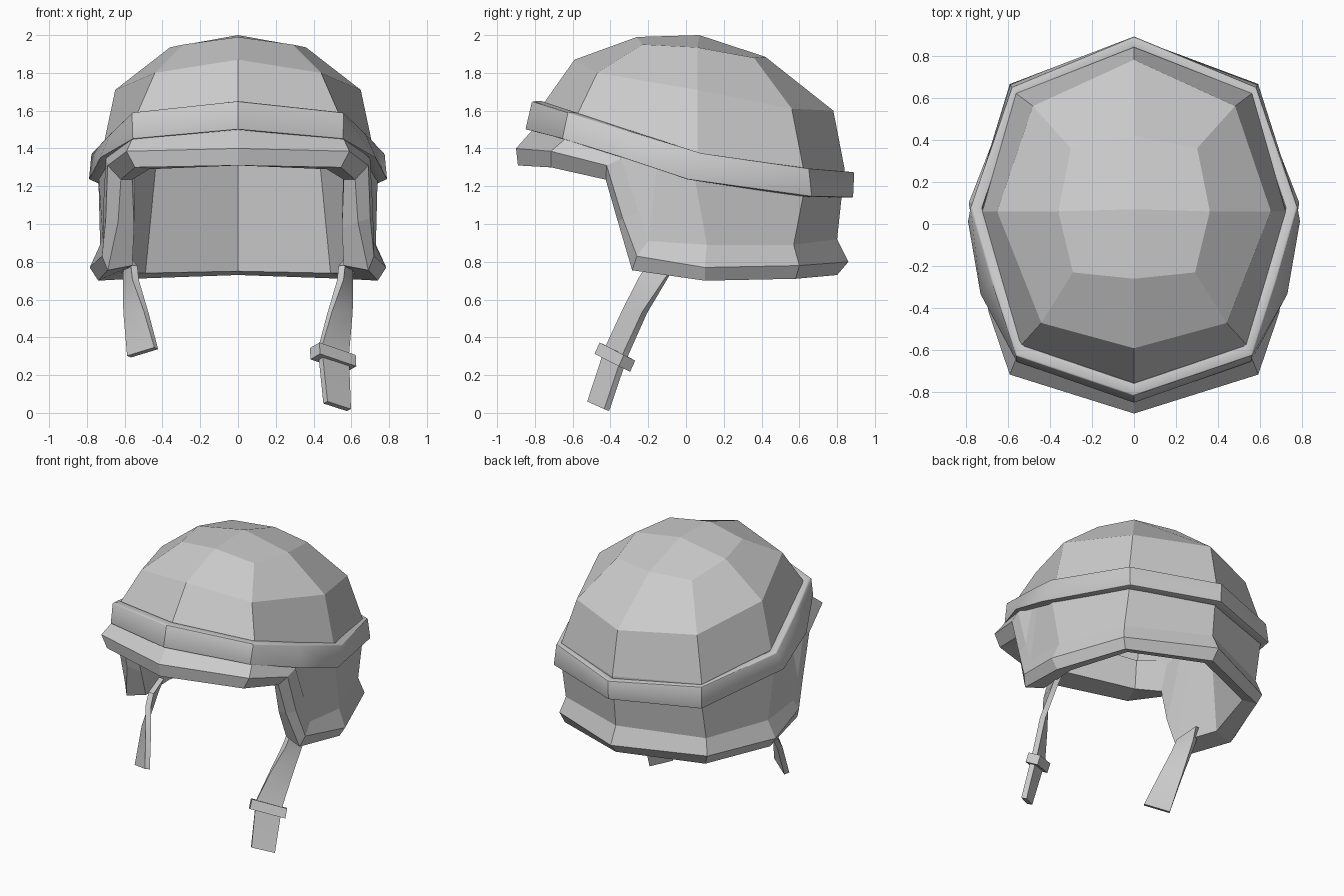
import bpy
import bmesh
from math import radians
from mathutils import Vector

default_cube = bpy.data.objects.get("Cube")
if default_cube:
    bpy.data.objects.remove(default_cube, do_unlink=True)

grey = bpy.data.materials.new("plain_grey")
grey.use_nodes = True
grey.diffuse_color = (.6, .6, .6, 1)
grey.node_tree.nodes["Principled BSDF"].inputs["Base Color"].default_value = (.6, .6, .6, 1)


def finish(name, bm, smooth=False, rounding=0):
    """Turn a bmesh into an object, optionally with rounded rims and soft shading."""
    bmesh.ops.recalc_face_normals(bm, faces=bm.faces)
    if rounding:
        rims = [e for e in bm.edges if e.calc_face_angle(0) > radians(60)]
        bmesh.ops.bevel(bm, geom=rims, offset=rounding, segments=2,
                        profile=.5, affect='EDGES')
    mesh = bpy.data.meshes.new(name)
    bm.to_mesh(mesh)
    bm.free()
    if smooth:
        mesh.shade_smooth()
        mesh.set_sharp_from_angle(angle=radians(35))
    mesh.materials.append(grey)
    obj = bpy.data.objects.new(name, mesh)
    bpy.context.collection.objects.link(obj)
    return obj


def full_ring(half):
    """Mirror a front-to-back half row into a whole ring."""
    return list(half) + [(-x, y, z) for x, y, z in reversed(half[1:-1])]


def loft(name, rings, tube=False, tip=None, caps=False, **style):
    """Skin closed rings; tube joins the last ring to the first."""
    bm = bmesh.new()
    rows = [[bm.verts.new(p) for p in ring] for ring in rings]
    pairs = list(zip(rows, rows[1:]))
    if tube:
        pairs.append((rows[-1], rows[0]))
    for a, b in pairs:
        for i in range(len(a)):
            j = (i + 1) % len(a)
            bm.faces.new((a[i], a[j], b[j], b[i]))
    if tip:
        # crown quads meet at one point
        top, ring = bm.verts.new(tip), rows[0]
        for i in range(0, len(ring), 2):
            bm.faces.new((ring[i - 2], ring[i - 1], ring[i], top))
    if caps:
        bm.faces.new(rows[0])
        bm.faces.new(rows[-1])
    return finish(name, bm, **style)


# Dome: rows from crown to under the band, each running front to back
dome_rows = [
    [(0, -.26, 1.99), (.29, -.23, 1.95), (.36, .06, 1.935), (.3, .36, 1.88), (0, .42, 1.885)],
    [(0, -.59, 1.87), (.44, -.47, 1.8), (.65, .06, 1.71), (.48, .56, 1.61), (0, .78, 1.6)],
    [(0, -.76, 1.63), (.54, -.58, 1.57), (.72, .06, 1.38), (.56, .62, 1.3), (0, .84, 1.29)],
    [(0, -.77, 1.53), (.54, -.59, 1.48), (.73, .04, 1.3), (.56, .62, 1.2), (0, .83, 1.2)],
]
dome = loft("dome", [full_ring(r) for r in dome_rows], tip=(0, .07, 2))
thick = dome.modifiers.new("thickness", "SOLIDIFY")
thick.thickness = .09
thick.offset = -1

# Raised band around the dome, higher at the front, its lower edge flaring above the flaps
band_top = [(0, -.815, 1.65), (.56, -.625, 1.59), (.675, -.27, 1.48), (.775, .08, 1.375),
            (.58, .65, 1.295), (0, .89, 1.275)]
band_low = [(0, -.85, 1.5), (.557, -.655, 1.45), (.73, -.335, 1.35), (.79, .01, 1.235),
            (.59, .665, 1.145), (0, .885, 1.14)]


def shrink(row, factor):
    return [(x * factor, .04 + (y - .04) * factor, z) for x, y, z in row]


loft("band", [full_ring(r) for r in
              (band_top, band_low, shrink(band_low, .91), shrink(band_top, .93))],
     tube=True, smooth=True, rounding=.007)

# Lower shell columns: brim centre, brim corner, brim end, flap bend, flap front,
# side, back corner, back
# Each row follows the section: under band, crease, rim top, rim bottom, inner rim, inner top
shell_rows = [
    [(0, -.78, 1.53), (.55, -.59, 1.48), (.66, -.31, 1.39), (.68, -.22, 1.36),
     (.7, -.15, 1.33), (.74, .04, 1.28), (.56, .63, 1.2), (0, .83, 1.2)],
    [(0, -.82, 1.49), (.56, -.64, 1.45), (.7, -.345, 1.345), (.715, -.25, 1.06),
     (.715, -.2, .91), (.73, .11, .89), (.56, .57, .89), (0, .8, .92)],
    [(0, -.9, 1.4), (.59, -.715, 1.385), (.69, -.42, 1.31), (.7, -.335, 1.03),
     (.72, -.26, .83), (.785, .1, .77), (.59, .6, .78), (0, .86, .8)],
    [(0, -.89, 1.31), (.545, -.715, 1.3), (.62, -.425, 1.235), (.635, -.36, 1.01),
     (.69, -.285, .755), (.74, .1, .7), (.56, .58, .71), (0, .8, .73)],
    [(0, -.7, 1.31), (.47, -.55, 1.29), (.56, -.39, 1.235), (.55, -.32, .98),
     (.56, -.25, .78), (.62, .1, .74), (.49, .52, .74), (0, .72, .75)],
    [(0, -.67, 1.54), (.45, -.51, 1.48), (.54, -.3, 1.42), (.56, -.2, 1.4),
     (.58, -.1, 1.38), (.62, .05, 1.37), (.43, .5, 1.36), (0, .71, 1.36)],
]
loft("lower_shell", [full_ring(r) for r in shell_rows], tube=True)


def ribbon(name, stations, half_thickness, side=1):
    """Thin twisting bar through (centre, half width vector) stations."""
    pts = [(Vector(c), Vector(w)) for c, w in stations]
    rings = []
    for i, (c, w) in enumerate(pts):
        along = pts[min(i + 1, len(pts) - 1)][0] - pts[max(i - 1, 0)][0]
        n = w.cross(along).normalized() * half_thickness
        ring = [c + w + n, c + w - n, c - w - n, c - w + n]
        rings.append([(p.x * side, p.y, p.z) for p in ring])
    return loft(name, rings, caps=True, smooth=True)


# Chin straps: the left one is longer and carries the buckle
upper_strap = [
    ((.565, -.125, .8), (.015, .08, .02)),
    ((.567, -.17, .72), (.025, .08, .015)),
    ((.54, -.275, .53), (.055, .055, 0)),
    ((.505, -.37, .32), (.072, .045, -.022)),
]
ribbon("right_strap", upper_strap, .018, side=-1)
ribbon("left_strap", upper_strap + [((.525, -.465, .035), (.062, .045, -.02))], .018)
ribbon("strap_buckle", [((.502, -.363, .325), (.096, .064, -.033)),
                        ((.505, -.39, .265), (.096, .064, -.033))], .042)
